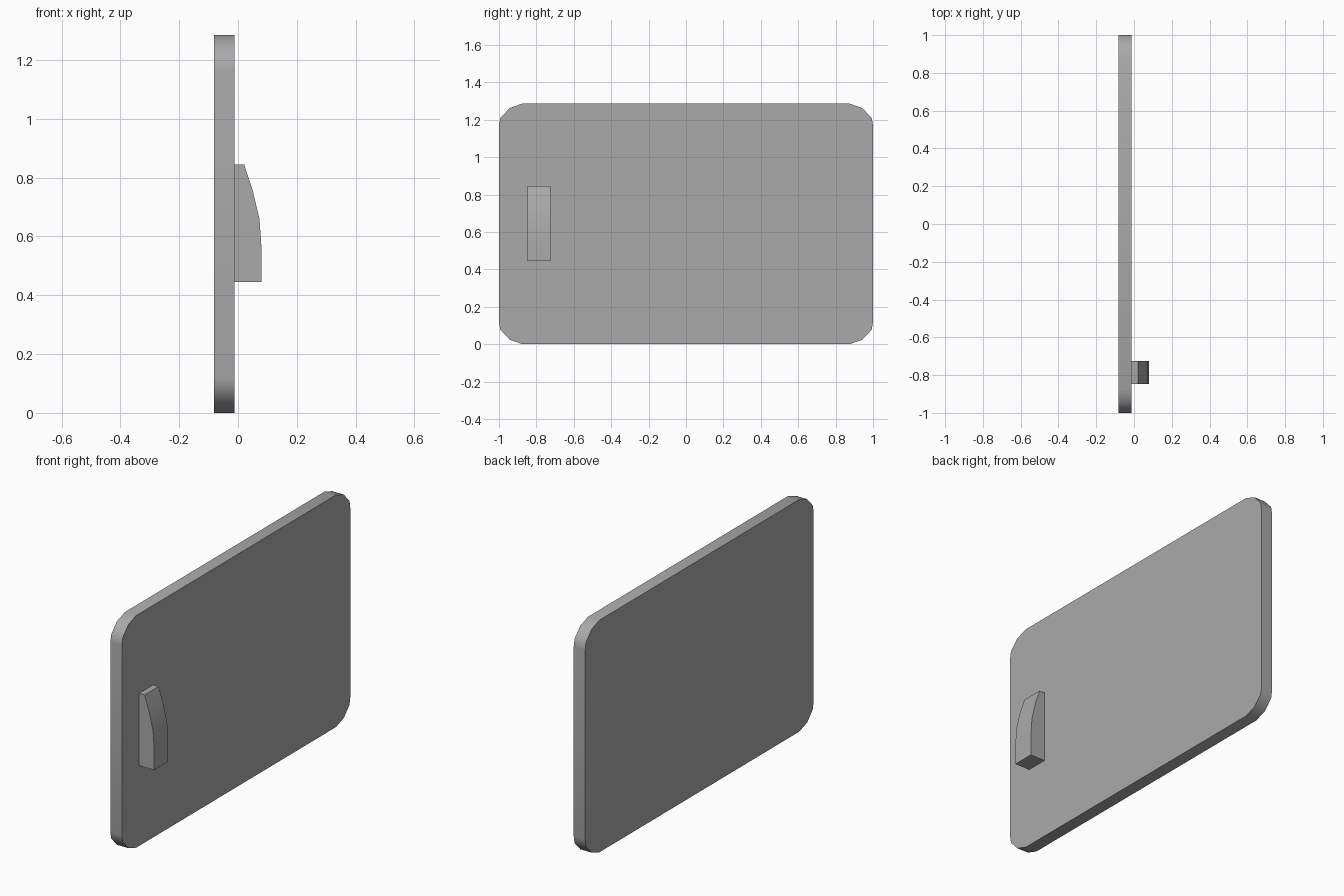
import bpy, bmesh

if "Cube" in bpy.data.objects:
    bpy.data.objects.remove(bpy.data.objects["Cube"])

grey = bpy.data.materials.new("mid grey")
grey.diffuse_color = (0.4, 0.4, 0.4, 1)
grey.use_nodes = True
grey.node_tree.nodes["Principled BSDF"].inputs["Base Color"].default_value = grey.diffuse_color


def extruded(name, points, direction):
    """Extrude a planar outline along a direction into a closed solid."""
    bm = bmesh.new()
    face = bm.faces.new([bm.verts.new(p) for p in points])
    grown = bmesh.ops.extrude_face_region(bm, geom=[face], use_keep_orig=True)
    new_verts = [g for g in grown["geom"] if isinstance(g, bmesh.types.BMVert)]
    bmesh.ops.translate(bm, verts=new_verts, vec=direction)
    bmesh.ops.recalc_face_normals(bm, faces=bm.faces)
    mesh = bpy.data.meshes.new(name)
    bm.to_mesh(mesh)
    bm.free()
    mesh.materials.append(grey)
    obj = bpy.data.objects.new(name, mesh)
    bpy.context.collection.objects.link(obj)
    bpy.ops.object.select_all(action='DESELECT')
    obj.select_set(True)
    bpy.context.view_layer.objects.active = obj
    bpy.ops.object.shade_smooth_by_angle(angle=0.6)
    return obj


# Door panel: rounded rectangle, one corner mirrored to the other three
half_height = 0.643
corner = [(1.0, 0.525), (0.993, 0.565), (0.943, 0.619), (0.875, half_height)]
outline = []
for sy, sz in ((1, 1), (-1, 1), (-1, -1), (1, -1)):
    part = [(sy * y, sz * z) for y, z in corner]
    outline += part if sy * sz > 0 else part[::-1]
extruded("panel", [(-0.082, y, z + half_height) for y, z in outline], (0.07, 0, 0))

# Handle: block with a curved outer face tapering to the top
profile = [(-0.012, 0.445), (0.08, 0.445), (0.08, 0.56), (0.073, 0.66),
           (0.05, 0.757), (0.021, 0.845), (-0.012, 0.845)]
extruded("handle", [(x, -0.848, z) for x, z in profile], (0, 0.123, 0))
